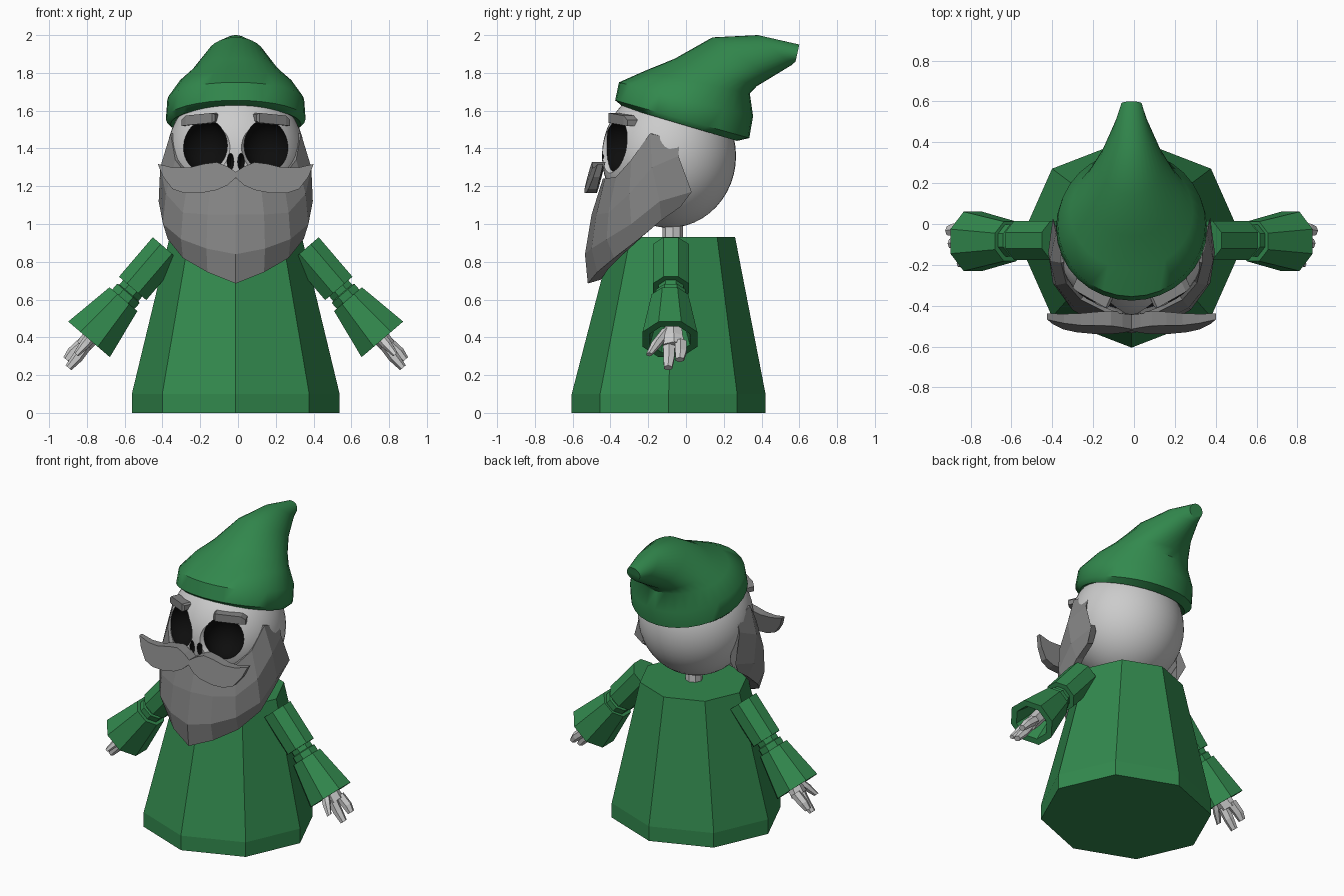
import bpy, bmesh
from math import cos, sin, pi, radians
from mathutils import Vector as V

if "Cube" in bpy.data.objects:
    bpy.data.objects.remove(bpy.data.objects["Cube"])

CX = -0.012  # the figure sits slightly left of x = 0


def material(name, r, g, b):
    m = bpy.data.materials.new(name)
    m.diffuse_color = (r, g, b, 1)
    m.use_nodes = True
    m.node_tree.nodes["Principled BSDF"].inputs["Base Color"].default_value = m.diffuse_color
    return m


GREEN = material("green_cloth", 0.032, 0.25, 0.075)
BONE = material("bone", 0.75, 0.75, 0.75)
HAIR = material("hair", 0.23, 0.23, 0.23)
BLACK = material("socket_black", 0.004, 0.004, 0.004)


def finish(bm, name, mat):
    bmesh.ops.recalc_face_normals(bm, faces=bm.faces)
    me = bpy.data.meshes.new(name)
    bm.to_mesh(me)
    bm.free()
    me.materials.append(mat)
    ob = bpy.data.objects.new(name, me)
    bpy.context.collection.objects.link(ob)
    return ob


def loft(name, rings, mat, caps=True, closed=True):
    bm = bmesh.new()
    rows = [[bm.verts.new(p) for p in r] for r in rings]
    n = len(rows[0])
    for a, b in zip(rows, rows[1:]):
        for i in range(n if closed else n - 1):
            j = (i + 1) % n
            bm.faces.new((a[i], a[j], b[j], b[i]))
    if caps:
        bm.faces.new(rows[0])
        bm.faces.new(rows[-1])
    return finish(bm, name, mat)


def ring(c, u, v, n, offset=0.0):
    return [V(c) + V(u) * cos(t) + V(v) * sin(t)
            for t in (2 * pi * i / n + offset for i in range(n))]


def activate(ob):
    bpy.ops.object.select_all(action='DESELECT')
    ob.select_set(True)
    bpy.context.view_layer.objects.active = ob


def smooth(ob, angle):
    activate(ob)
    bpy.ops.object.shade_smooth_by_angle(angle=radians(angle))


def ellipsoid(name, loc, size, mat, rot=0.0, seg=32):
    bpy.ops.mesh.primitive_uv_sphere_add(segments=seg, ring_count=seg // 2, location=loc)
    ob = bpy.context.object
    ob.name = name
    ob.scale = size
    ob.rotation_euler.z = rot
    ob.data.materials.append(mat)
    return ob


# Robe: eight-sided, straight hem then taper
loft("robe", [ring((0, y, z), (rx, 0, 0), (0, ry, 0), 8)
              for y, z, rx, ry in ((-0.092, 0, 0.55, 0.513), (-0.092, 0.1, 0.55, 0.513),
                                   (-0.065, 0.93, 0.35, 0.325))], GREEN)

# Neck
loft("neck", [ring((0, -0.07, z), (0.055, 0, 0), (0, 0.055, 0), 8) for z in (0.9, 1.05)], BONE)

# Skull with eye sockets and nostrils cut in
skull = ellipsoid("skull", (0, -0.09, 1.36), (0.365, 0.355, 0.38), BONE, seg=48)
cutters = []
for s in (-1, 1):
    cutters.append(ellipsoid("cut_rim", (s * 0.162, -0.425, 1.415), (0.15, 0.075, 0.155), BONE, s * 0.42))
    cutters.append(ellipsoid("cut_socket", (s * 0.162, -0.37, 1.415), (0.128, 0.13, 0.137), BLACK, s * 0.42))
    cutters.append(ellipsoid("cut_nostril", (s * 0.028, -0.44, 1.33), (0.018, 0.06, 0.045), BLACK, seg=16))
for c in cutters:
    activate(skull)
    mod = skull.modifiers.new("cut", 'BOOLEAN')
    mod.operation = 'DIFFERENCE'
    mod.solver = 'EXACT'
    mod.material_mode = 'TRANSFER'
    mod.object = c
    bpy.ops.object.modifier_apply(modifier="cut")
    bpy.data.objects.remove(c)
smooth(skull, 35)

# Hat: front (y, z), back (y, z) and half width of each ring
hat_rings = []
for fy, fz, by, bz, rx in (
        (-0.27, 1.62, 0.24, 1.47, 0.30), (-0.33, 1.618, 0.27, 1.44, 0.345),
        (-0.375, 1.655, 0.335, 1.455, 0.37), (-0.355, 1.75, 0.355, 1.57, 0.362),
        (-0.22, 1.81, 0.338, 1.69, 0.30), (-0.06, 1.875, 0.375, 1.73, 0.235),
        (0.14, 1.988, 0.45, 1.775, 0.158), (0.38, 2.0, 0.56, 1.842, 0.085),
        (0.60, 1.95, 0.58, 1.86, 0.05)):
    f, b = V((0, fy, fz)), V((0, by, bz))
    hat_rings.append(ring((f + b) / 2, (rx, 0, 0), (b - f) / 2, 32))
smooth(loft("hat", hat_rings, GREEN), 50)

# Beard: half the columns from chin to ear, each top to bottom
half = [
    [(0, -.44, 1.24), (0, -.50, 1.05), (0, -.535, .84), (0, -.52, .685)],
    [(.13, -.43, 1.24), (.15, -.475, 1.05), (.155, -.50, .87), (.15, -.47, .745)],
    [(.25, -.37, 1.25), (.28, -.41, 1.06), (.29, -.42, .92), (.28, -.38, .82)],
    [(.32, -.29, 1.34), (.37, -.30, 1.16), (.385, -.29, 1.0), (.36, -.25, .92)],
    [(.345, -.19, 1.48), (.40, -.18, 1.30), (.408, -.14, 1.12), (.37, -.13, 1.02)],
    [(.35, -.035, 1.44), (.37, -.04, 1.36), (.385, .03, 1.17), (.365, -.03, 1.09)]]
columns = [[(-x, y, z) for x, y, z in c] for c in half[:0:-1]] + half
inner = [[(x * .86, -.09 + (y + .09) * .84, z + 0.02 * (z < 1.1)) for x, y, z in c[::-1]] for c in columns]
loft("beard", [c + i for c, i in zip(columns, inner)], HAIR)

# Moustache halves and eyebrows
profile = [(0, 1.275), (.045, 1.305), (.10, 1.327), (.17, 1.318), (.25, 1.298), (.33, 1.298), (.413, 1.318),
           (.385, 1.25), (.335, 1.185), (.27, 1.163), (.19, 1.163), (.10, 1.18), (.045, 1.205), (0, 1.245)]
for s in (-1, 1):
    layers = []
    for depth in (0, 1):
        layers.append([V((s * x, -.535 + (z - 1.2) * .27 + .035 * (x / .41) ** 2
                          + depth * (.075 - .045 * (x / .41) ** 2), z)) for x, z in profile])
    loft("moustache", layers, HAIR)

    brow = []
    for x, y, z, r in ((.095, -.37, 1.562, .017), (.11, -.375, 1.562, .026),
                       (.25, -.295, 1.548, .026), (.272, -.275, 1.535, .016)):
        brow.append([V((s * (x + .4 * a), y - .9 * a, z + b))
                     for a, b in ((-.02, -r), (.04, -r), (.04, r), (-.02, r))])
    loft("eyebrow", brow, HAIR)

# Arms: octagonal upper sleeve, elbow and flared hollow cuff, then the hand
Y = V((0, 1, 0))
for s in (-1, 1):
    d = V((s * 0.65, 0, -0.76)).normalized()
    side = d.cross(Y)
    start = V((s * 0.367, -0.08, 0.868))

    def tube(name, sections, mat, n=8):
        # sections: distance along arm, y shift, side shift, y radius, side radius
        loft(name, [ring(start + d * t + Y * dy + side * ds, Y * ry, side * rs, n, pi / n)
                    for t, dy, ds, ry, rs in sections], mat)

    tube("upper_sleeve", [(t, 0, 0, r, r) for t, r in
                          ((0, .103), (.275, .103), (.275, .075))], GREEN)
    tube("elbow", [(t, 0, 0, r, r) for t, r in
                   ((.26, .072), (.305, .072), (.31, .085), (.345, .085), (.37, .08))], GREEN)
    tube("cuff", [(t, -.005, 0, r, r) for t, r in
                  ((.35, .105), (.63, .157), (.63, .115), (.47, .075))], GREEN)
    out = -0.01 * s
    tube("palm", [(.46, .01, 0, .045, .045), (.62, .015, 0, .055, .045), (.68, .018, 0, .066, .04)], BONE, 6)
    for dy, ds, end in ((.052, .022, .79), (-.01, -.015, .815)):
        tube("finger", [(.66, dy, ds * .4 * s, .036, .034), (.74, dy, ds * s, .034, .03),
                        (end, dy - .005, ds * s, .025, .02)], BONE, 6)
    tube("thumb", [(.57, -.02, 0, .03, .03), (.66, -.075, 0, .03, .028),
                   (.735, -.115, 0, .017, .015)], BONE, 6)

# Shift everything to the figure's centre line
for ob in bpy.context.scene.objects:
    ob.location.x += CX
